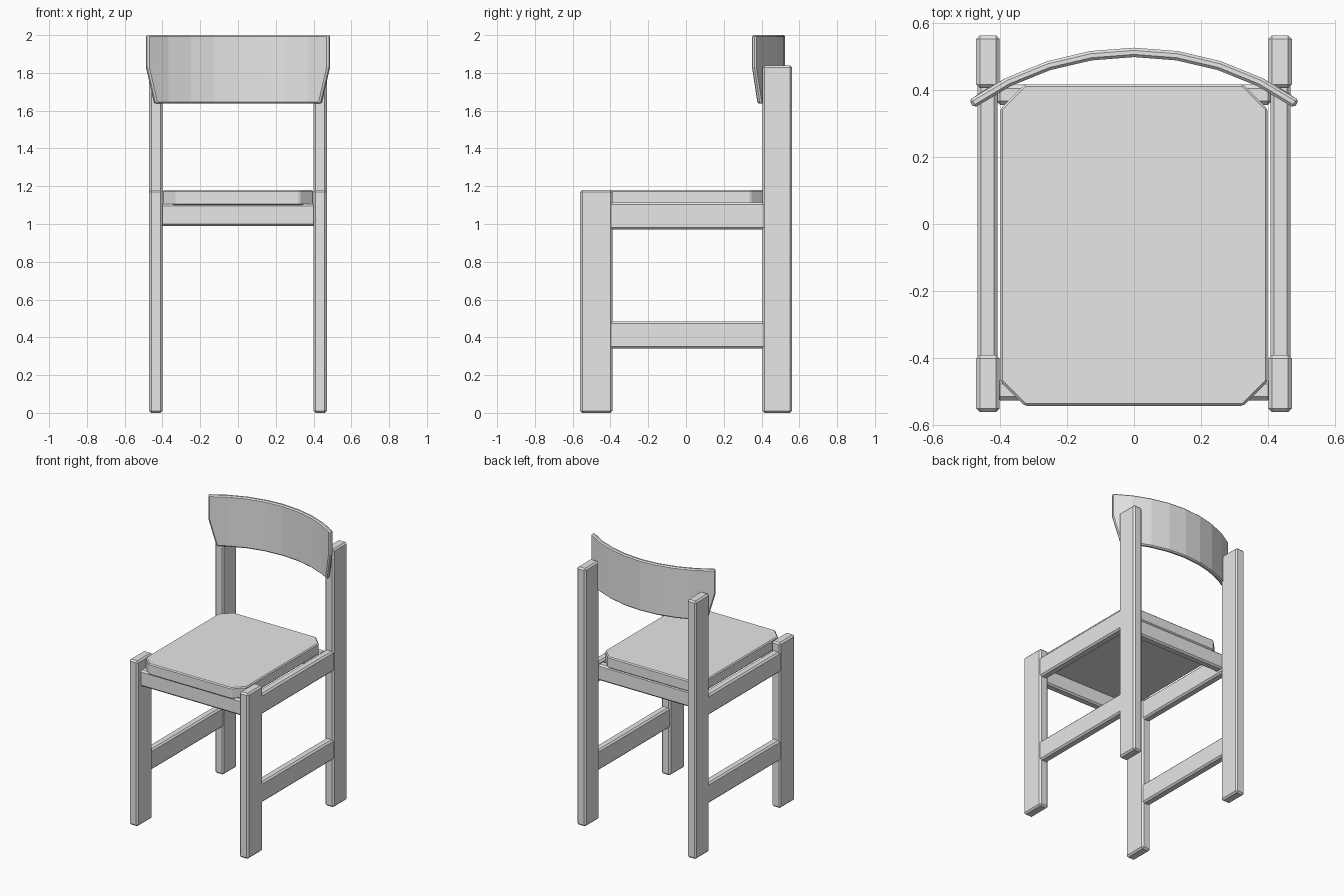
import bpy
import bmesh
from math import radians, sin, cos
from mathutils import Vector

cube = bpy.data.objects.get("Cube")
if cube:
    bpy.data.objects.remove(cube, do_unlink=True)

grey = bpy.data.materials.new("plain_grey")
grey.use_nodes = True
colour = (0.8, 0.8, 0.8, 1)
grey.diffuse_color = colour
grey.node_tree.nodes["Principled BSDF"].inputs["Base Color"].default_value = colour


def finish(name, bm, bevel):
    """Turn a bmesh into a flat-shaded object with chamfered edges."""
    bmesh.ops.recalc_face_normals(bm, faces=bm.faces)
    mesh = bpy.data.meshes.new(name)
    bm.to_mesh(mesh)
    bm.free()
    mesh.materials.append(grey)
    obj = bpy.data.objects.new(name, mesh)
    bpy.context.collection.objects.link(obj)
    mod = obj.modifiers.new("chamfer", 'BEVEL')
    mod.width = bevel
    mod.segments = 1
    mod.limit_method = 'ANGLE'
    mod.angle_limit = radians(30)
    return obj


def prism(name, outline, z0, z1, bevel):
    """Extrude a flat outline from z0 up to z1."""
    bm = bmesh.new()
    face = bm.faces.new([bm.verts.new((x, y, z0)) for x, y in outline])
    new = bmesh.ops.extrude_face_region(bm, geom=[face])["geom"]
    verts = [v for v in new if isinstance(v, bmesh.types.BMVert)]
    bmesh.ops.translate(bm, verts=verts, vec=(0, 0, z1 - z0))
    return finish(name, bm, bevel)


def box(name, x, y, z, bevel=0.011):
    outline = [(x[0], y[0]), (x[1], y[0]), (x[1], y[1]), (x[0], y[1])]
    return prism(name, outline, z[0], z[1], bevel)


# Legs and side rails, one set per side
for side, s in (("left", 1), ("right", -1)):
    leg_x = sorted((s * 0.40, s * 0.47))
    rail_x = sorted((s * 0.406, s * 0.466))
    box(side + "_front_leg", leg_x, (-0.56, -0.39), (0, 1.18))
    box(side + "_back_leg", leg_x, (0.405, 0.562), (0, 1.84))
    box(side + "_seat_rail", rail_x, (-0.41, 0.44), (0.97, 1.115))
    box(side + "_lower_rail", rail_x, (-0.41, 0.44), (0.34, 0.485))

# Cross rails under the seat
box("front_rail", (-0.41, 0.41), (-0.525, -0.465), (0.99, 1.105))
box("back_rail", (-0.41, 0.41), (0.355, 0.415), (0.99, 1.105))

# Seat panel with clipped corners
hx, front, back, c = 0.398, -0.542, 0.416, 0.073
prism("seat", [(-hx + c, front), (hx - c, front), (hx, front + c), (hx, back - c),
               (hx - c, back), (-hx + c, back), (-hx, back - c), (-hx, front + c)],
      1.10, 1.18, 0.007)

# Curved backrest: faceted arc with lower ends cut in
HALF, CENTRE_Y, SEGS = 35.3, -0.327, 8
bm = bmesh.new()
rows = []
for z, end in ((1.637, 31.6), (1.83, HALF), (2.0, HALF)):
    row = []
    for i in range(SEGS + 1):
        a = radians(max(-end, min(end, -HALF + 2 * HALF * i / SEGS)))
        row.append([bm.verts.new(Vector((r * sin(a), CENTRE_Y + r * cos(a), z)))
                    for r in (0.824, 0.852)])
    rows.append(row)
for lo, hi in zip(rows, rows[1:]):
    for i in range(SEGS):
        for k in (0, 1):
            bm.faces.new((lo[i][k], lo[i + 1][k], hi[i + 1][k], hi[i][k]))
    for i in (0, SEGS):
        bm.faces.new((lo[i][0], lo[i][1], hi[i][1], hi[i][0]))
for row in (rows[0], rows[-1]):
    for a, b in zip(row, row[1:]):
        bm.faces.new((a[0], b[0], b[1], a[1]))
finish("backrest", bm, 0.008)
